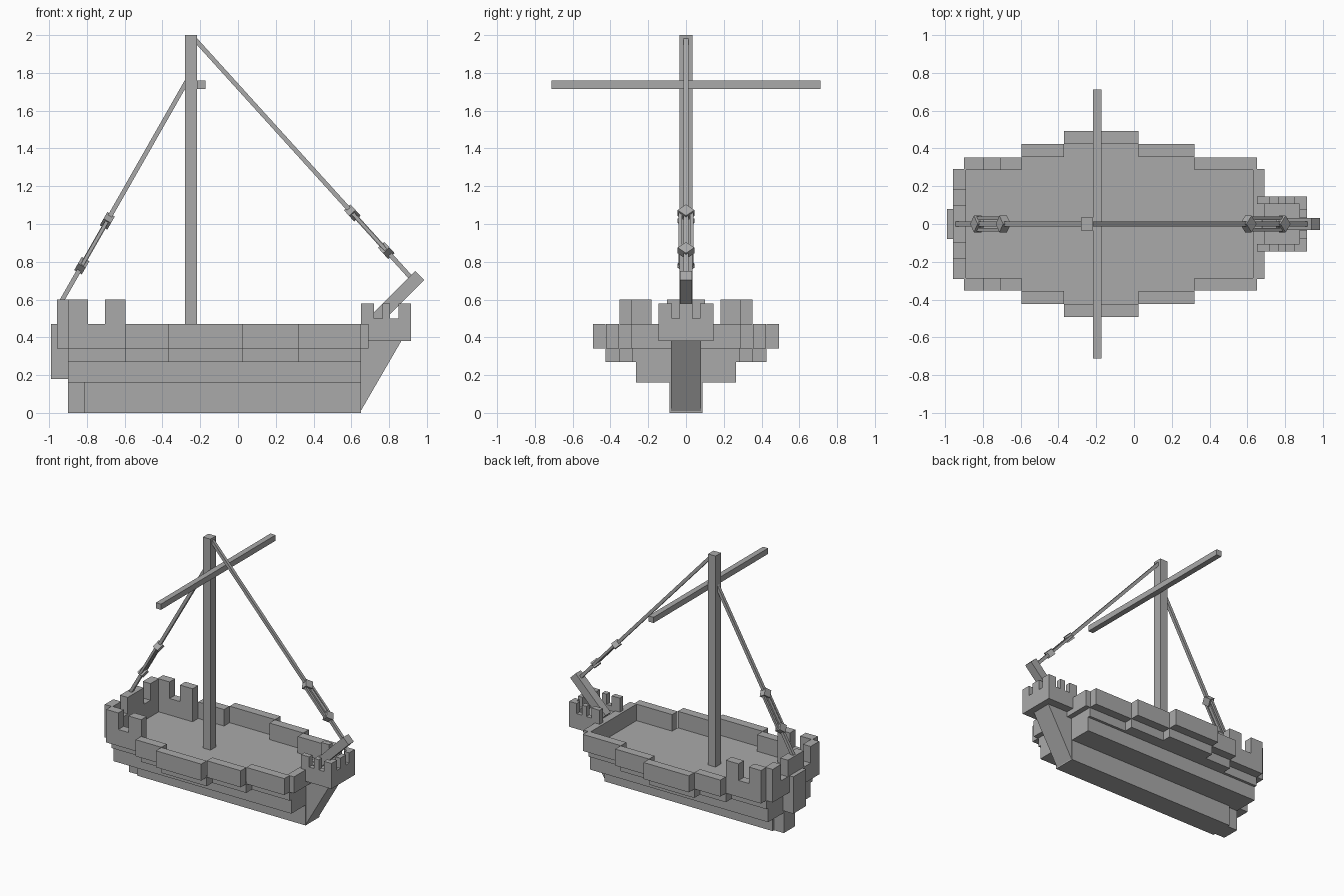
import bpy
import bmesh
from mathutils import Vector, Matrix

cube = bpy.data.objects.get("Cube")
if cube:
    bpy.data.objects.remove(cube, do_unlink=True)

GREY = (0.4, 0.4, 0.4, 1)
mat = bpy.data.materials.new("plain grey")
mat.use_nodes = True
mat.diffuse_color = GREY
mat.node_tree.nodes["Principled BSDF"].inputs["Base Color"].default_value = GREY


def finish(name, bm):
    bmesh.ops.recalc_face_normals(bm, faces=bm.faces)
    mesh = bpy.data.meshes.new(name)
    bm.to_mesh(mesh)
    bm.free()
    mesh.materials.append(mat)
    obj = bpy.data.objects.new(name, mesh)
    bpy.context.collection.objects.link(obj)
    return obj


def box(name, x, y, z):
    """Box from (low, high) pairs on each axis."""
    bm = bmesh.new()
    size = [b - a for a, b in (x, y, z)]
    mid = [(a + b) / 2 for a, b in (x, y, z)]
    bmesh.ops.create_cube(bm, size=1, matrix=Matrix.Translation(mid) @ Matrix.Diagonal((*size, 1)))
    return finish(name, bm)


def centred(name, x, half, z):
    return box(name, x, (-half, half), z)


def pair(name, x, y, z):
    """The same box on both sides of the ship."""
    box("left_" + name, x, y, z)
    box("right_" + name, x, (-y[1], -y[0]), z)


def prism(name, profile, half):
    """Extrude an (x, z) profile across the ship."""
    bm = bmesh.new()
    face = bm.faces.new([bm.verts.new((x, -half, z)) for x, z in profile])
    out = bmesh.ops.extrude_face_region(bm, geom=[face])
    verts = [v for v in out["geom"] if isinstance(v, bmesh.types.BMVert)]
    bmesh.ops.translate(bm, verts=verts, vec=(0, 2 * half, 0))
    return finish(name, bm)


def beam(name, a, b, width, y=0.0):
    """Square beam between two (x, z) points."""
    d = Vector((b[0] - a[0], b[1] - a[1])).normalized() * width / 2
    n = Vector((-d.y, d.x))
    a, b = Vector(a), Vector(b)
    obj = prism(name, [a + n, b + n, b - n, a - n], width / 2)
    obj.location.y = y
    return obj


# Keel, rudder and raked stem
centred("keel", (-0.815, 0.65), 0.088, (0, 0.16))
centred("stern_post", (-0.90, -0.815), 0.07, (0, 0.16))
centred("rudder", (-0.99, -0.90), 0.08, (0.18, 0.47))
prism("stem", [(0.65, 0.01), (0.87, 0.39), (0.65, 0.39)], 0.08)

# Stepped hull, deck and bulwarks
centred("lower_hull", (-0.90, 0.65), 0.265, (0.16, 0.27))
SECTIONS = [("long", -0.90, 0.65, 0.285), ("middle", -0.595, 0.32, 0.355), ("wide", -0.37, 0.025, 0.425)]
T = 0.068
for i, (name, x0, x1, half) in enumerate(SECTIONS):
    centred(name + "_deck", (x0, x1), half, (0.27, 0.34))
    rail_y = (half, half + T)
    if i + 1 < len(SECTIONS):
        _, inner0, inner1, _ = SECTIONS[i + 1]
        pair(name + "_aft_bulwark", (x0, inner0), rail_y, (0.34, 0.47))
        pair(name + "_fore_bulwark", (inner1, x1), rail_y, (0.34, 0.47))
    else:
        pair(name + "_bulwark", (x0, x1), rail_y, (0.34, 0.47))
centred("stern_bulwark", (-0.957, -0.89), 0.29, (0.34, 0.47))
centred("bow_bulwark", (0.63, 0.69), 0.29, (0.34, 0.47))

# Stern battlements
pair("side_merlon", (-0.705, -0.595), (0.285, 0.353), (0.47, 0.60))
pair("corner_side_merlon", (-0.90, -0.795), (0.285, 0.353), (0.47, 0.60))
pair("corner_stern_merlon", (-0.957, -0.89), (0.183, 0.29), (0.47, 0.60))
centred("stern_merlon", (-0.957, -0.89), 0.10, (0.47, 0.60))

# Fighting platform at the bow
W = 0.04
centred("platform", (0.65, 0.915), 0.145, (0.38, 0.46))
pair("platform_wall", (0.65, 0.915), (0.145 - W, 0.145), (0.46, 0.50))
centred("platform_front_wall", (0.915 - W, 0.915), 0.145, (0.46, 0.50))
for x in ((0.65, 0.72), (0.765, 0.805), (0.85, 0.915)):
    pair("platform_merlon", x, (0.145 - W, 0.145), (0.50, 0.58))
pair("platform_corner_merlon", (0.915 - W, 0.915), (0.075, 0.145), (0.50, 0.58))
centred("platform_front_merlon", (0.915 - W, 0.915), 0.035, (0.50, 0.58))

# Spars
beam("bowsprit", (0.70, 0.465), (0.962, 0.727), 0.066)
centred("mast", (-0.281, -0.216), 0.034, (0.34, 2.0))
centred("yard", (-0.216, -0.172), 0.712, (1.715, 1.76))


def stay(name, a, b, blocks):
    """Rope with two diamond blocks and a pair of lanyards between them."""
    beam(name, a, b, 0.024)
    a, b = Vector(a), Vector(b)
    d = (b - a).normalized()
    along = Vector((d.x, 0, d.y))
    normal = Vector((-d.y, 0, d.x))
    points = [a + (b - a) * t for t in blocks]
    for p in points:
        bm = bmesh.new()
        centre = Vector((p.x, 0, p.y))
        side = Vector((0, 0.044, 0))
        ring = [along * 0.04, side, along * -0.04, -side]
        face = bm.faces.new([bm.verts.new(centre + r - normal * 0.023) for r in ring])
        out = bmesh.ops.extrude_face_region(bm, geom=[face])
        verts = [v for v in out["geom"] if isinstance(v, bmesh.types.BMVert)]
        bmesh.ops.translate(bm, verts=verts, vec=normal * 0.046)
        finish(name + "_block", bm)
    for y in (-0.03, 0.03):
        beam(name + "_lanyard", points[0], points[1], 0.018, y)


# Rigging
stay("fore_stay", (-0.23, 1.98), (0.93, 0.70), (0.72, 0.875))
stay("aft_stay", (-0.26, 1.775), (-0.935, 0.59), (0.64, 0.84))
